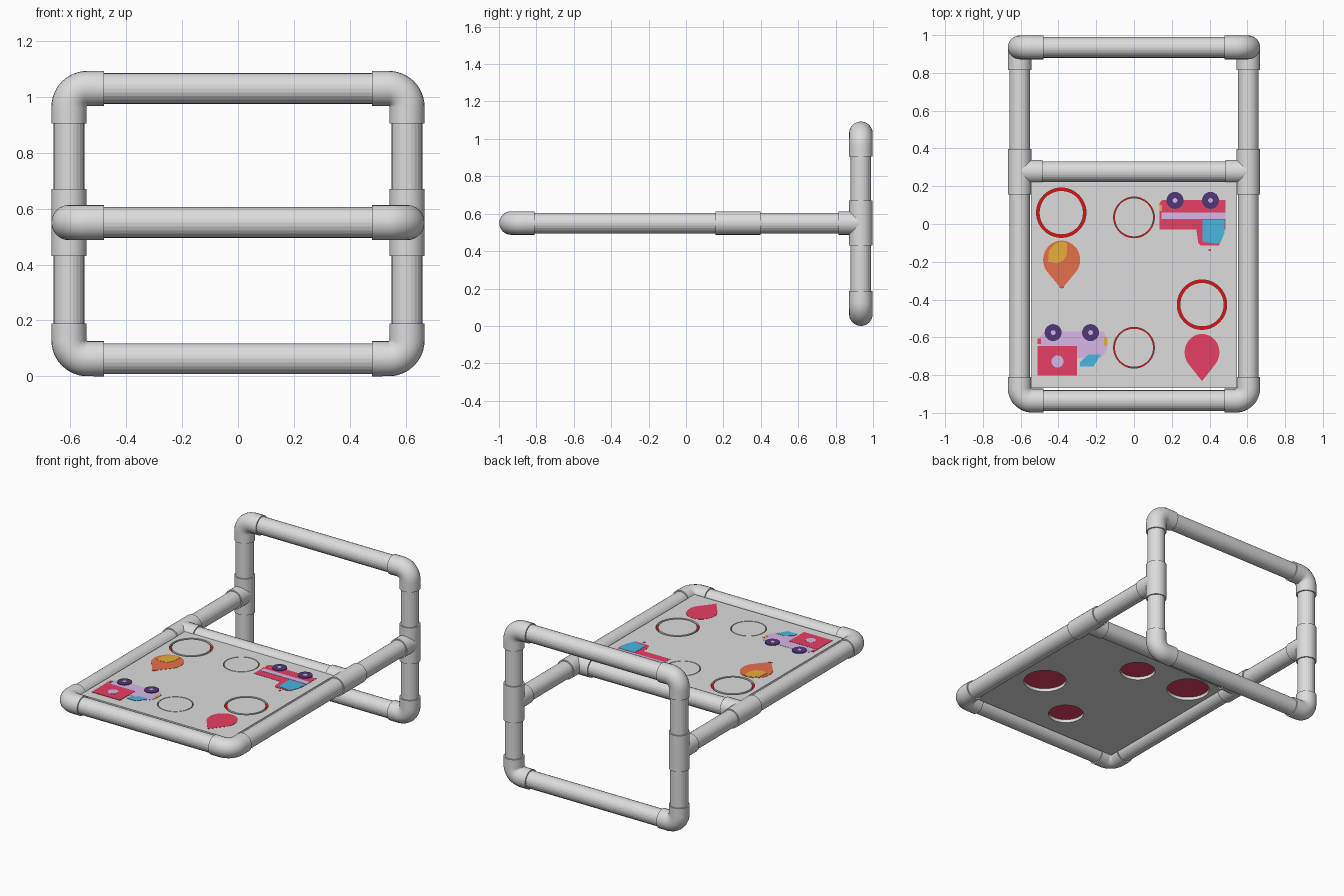
import bpy, math

if "Cube" in bpy.data.objects:
    bpy.data.objects.remove(bpy.data.objects["Cube"])

def mat(name, r, g, b):
    m = bpy.data.materials.new(name)
    m.diffuse_color = (r, g, b, 1)
    m.use_nodes = True
    m.node_tree.nodes["Principled BSDF"].inputs["Base Color"].default_value = m.diffuse_color
    return m

GREY = mat("light_grey", .72, .72, .72)
RED = mat("bright_red", .79, .004, .004)
CRIMSON = mat("crimson", .80, .05, .125)
LILAC = mat("lilac", .68, .47, .80)
PURPLE = mat("dark_purple", .08, .04, .18)
BLUE = mat("sky_blue", .065, .46, .74)
ORANGE = mat("orange", .80, .16, .065)
YELLOW = mat("yellow", .80, .43, .04)

def curve_mesh(name, loops, cyclic, material, dims, smooth, **props):
    """Make a poly curve with the given properties and convert it to a mesh."""
    cu = bpy.data.curves.new(name, 'CURVE')
    cu.dimensions = dims
    for k, v in props.items():
        setattr(cu, k, v)
    for pts in loops:
        s = cu.splines.new('POLY')
        s.points.add(len(pts) - 1)
        for p, c in zip(s.points, pts):
            p.co = (c[0], c[1], c[2] if len(c) > 2 else 0, 1)
        s.use_cyclic_u = cyclic
        s.use_smooth = smooth
    ob = bpy.data.objects.new(name, cu)
    bpy.context.collection.objects.link(ob)
    bpy.ops.object.select_all(action='DESELECT')
    ob.select_set(True)
    bpy.context.view_layer.objects.active = ob
    bpy.ops.object.convert(target='MESH')
    ob = bpy.context.view_layer.objects.active
    ob.data.materials.clear()
    ob.data.materials.append(material)
    if smooth:
        bpy.ops.object.shade_smooth_by_angle(angle=math.radians(35))
    return ob

def tube(name, pts, r, smooth=False):
    return curve_mesh(name, [pts], False, GREY, '3D', smooth, bevel_depth=r,
                      bevel_resolution=10, use_fill_caps=True, fill_mode='FULL')

def flat(name, loops, z0, z1, material):
    ob = curve_mesh(name, loops, True, material, '2D', False,
                    fill_mode='BOTH', extrude=(z1 - z0) / 2)
    ob.location.z = (z0 + z1) / 2
    return ob

def circle(x, y, r, n=48, ry=None):
    ry = ry or r
    return [(x + r * math.cos(2 * math.pi * i / n), y + ry * math.sin(2 * math.pi * i / n))
            for i in range(n)]

def rect(x0, y0, x1, y1):
    return [(x0, y0), (x1, y0), (x1, y1), (x0, y1)]

def drop(x, y, r, ry, tip):
    """Balloon outline: round on top, drawn to a point at the bottom."""
    a0, a1, n = math.radians(-35), math.radians(215), 32
    arc = [(x + r * math.cos(a0 + (a1 - a0) * i / n), y + ry * math.sin(a0 + (a1 - a0) * i / n))
           for i in range(n + 1)]
    return arc + [(x, tip)]

X, Y, Z = .605, .935, .55          # pipe centre lines
LOW, HIGH = .063, 1.03
PIPE, FIT, BEND = .055, .063, .066

def elbow(name, corner, da, db, leg=.125):
    """Quarter bend at a corner with legs along unit directions da and db."""
    at = lambda a, b: tuple(c + a * p + b * q for c, p, q in zip(corner, da, db))
    pts = [at(leg, 0)]
    for i in range(13):
        t = i / 12 * math.pi / 2
        pts.append(at(BEND * (1 - math.sin(t)), BEND * (1 - math.cos(t))))
    tube(name, pts + [at(0, leg)], FIT, True)

# Pipes and fittings on both sides
for s, side in ((-1, "left"), (1, "right")):
    x = s * X
    tube(side + "_upright", [(x, Y, LOW + .08), (x, Y, HIGH - .08)], PIPE)
    tube(side + "_rail", [(x, -Y + .08, Z), (x, Y, Z)], PIPE)
    elbow(side + "_top_elbow", (x, Y, HIGH), (-s, 0, 0), (0, 0, -1))
    elbow(side + "_bottom_elbow", (x, Y, LOW), (-s, 0, 0), (0, 0, 1))
    elbow(side + "_front_elbow", (x, -Y, Z), (-s, 0, 0), (0, 1, 0))
    tube(side + "_upright_tee", [(x, Y, .43), (x, Y, .67)], FIT, True)
    tube(side + "_upright_tee_branch", [(x, Y, Z), (x, .815, Z)], FIT, True)
    tube(side + "_rail_tee", [(x, .157, Z), (x, .397, Z)], FIT, True)
    tube(side + "_rail_tee_branch", [(x, .277, Z), (s * .485, .277, Z)], FIT, True)

# Cross pipes
for name, y, z in (("top_bar", Y, HIGH), ("bottom_bar", Y, LOW),
                   ("front_bar", -Y, Z), ("middle_bar", .277, Z)):
    tube(name, [(-.53, y, z), (.53, y, z)], PIPE)

# Board with four round openings: x, y, radius, groove width
TOP, BOTTOM = .582, .536
holes = [(-.385, .06, .131, .014), (.36, -.427, .131, .014),
         (0, .035, .108, .005), (0, -.655, .108, .005)]
flat("board", [rect(-.545, -.867, .545, .225)] + [circle(x, y, r) for x, y, r, g in holes],
     BOTTOM, TOP, GREY)
for i, (x, y, r, g) in enumerate(holes):
    flat(f"hole_plug_{i}", [circle(x, y, r - g)], .565, TOP, GREY)
    flat(f"hole_ring_{i}", [circle(x, y, r), circle(x, y, r - g)], .564, .569, RED)
    flat(f"hole_underside_{i}", [circle(x, y, r)], .557, .564, CRIMSON)

def paint(name, pts, layer, material):
    flat(name, [pts], TOP - .001, TOP + .0012 * (layer + 1), material)

# Painted balloons
paint("orange_balloon", drop(-.383, -.19, .098, .102, -.345), 0, ORANGE)
paint("balloon_highlight", [(-.455, -.20), (-.45, -.14), (-.42, -.105), (-.385, -.092),
                            (-.355, -.10), (-.355, -.16), (-.375, -.195), (-.41, -.208)], 1, YELLOW)
paint("balloon_knot", rect(-.395, -.34, -.371, -.33), 1, CRIMSON)
paint("crimson_balloon", drop(.36, -.68, .092, .098, -.832), 0, CRIMSON)

def wheel(name, x, y):
    paint(name, circle(x, y, .045, 24), 3, PURPLE)
    paint(name + "_hub", circle(x, y, .013, 12), 4, LILAC)

# Painted truck, upside down at the back right
paint("truck_body", [(.135, -.03), (.33, -.03), (.34, -.10), (.355, -.115), (.45, -.115),
                     (.485, -.02), (.485, .128), (.15, .128), (.135, .11)], 0, CRIMSON)
paint("truck_stripe", rect(.145, .027, .485, .062), 1, LILAC)
paint("truck_window", [(.362, -.095), (.455, -.105), (.478, -.05), (.48, .02), (.362, .02)], 1, BLUE)
paint("truck_lamp", rect(.135, .07, .148, .10), 1, YELLOW)
paint("truck_beacon", rect(.395, -.142, .407, -.132), 1, CRIMSON)
wheel("truck_wheel_a", .217, .125)
wheel("truck_wheel_b", .405, .125)

# Painted van, upside down at the front left
paint("van_body", [(-.505, -.65), (-.50, -.60), (-.475, -.57), (-.16, -.57), (-.142, -.61),
                   (-.145, -.67), (-.175, -.71), (-.30, -.71)], 0, LILAC)
paint("van_box", rect(-.51, -.803, -.302, -.645), 1, CRIMSON)
paint("van_badge", circle(-.405, -.728, .032, 24), 2, LILAC)
paint("van_window", [(-.285, -.755), (-.215, -.755), (-.175, -.69), (-.24, -.69),
                     (-.285, -.73)], 1, BLUE)
paint("van_headlamp", rect(-.16, -.645, -.141, -.60), 1, YELLOW)
paint("van_tail_lamp", rect(-.51, -.635, -.492, -.605), 1, CRIMSON)
wheel("van_wheel_a", -.428, -.575)
wheel("van_wheel_b", -.23, -.575)
